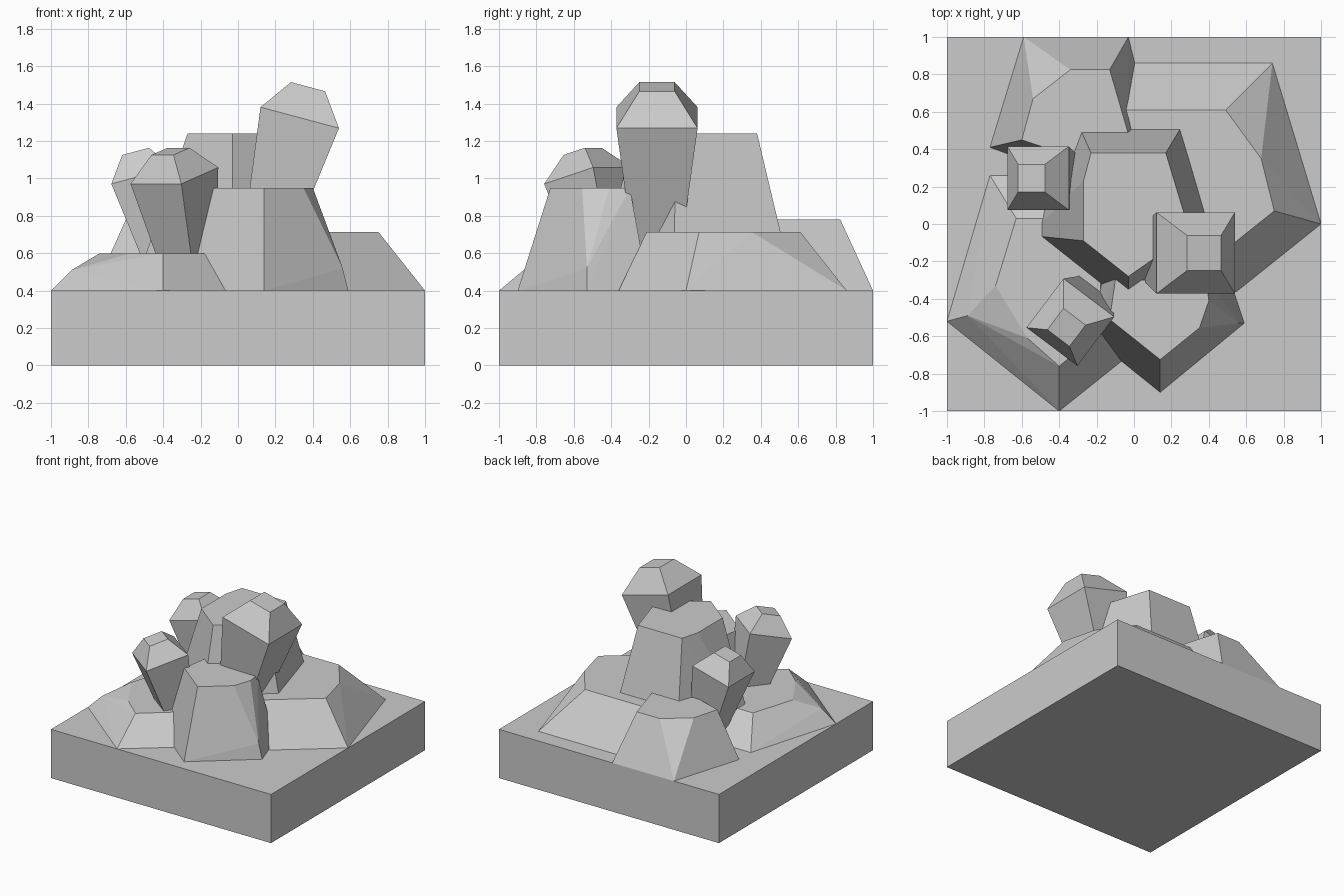
import bpy, bmesh
from math import radians
from mathutils import Matrix, Vector

if "Cube" in bpy.data.objects:
    bpy.data.objects.remove(bpy.data.objects["Cube"])

GROUND = 0.4


def finish(name, bm):
    bmesh.ops.recalc_face_normals(bm, faces=bm.faces)
    me = bpy.data.meshes.new(name)
    bm.to_mesh(me)
    bm.free()
    ob = bpy.data.objects.new(name, me)
    bpy.context.collection.objects.link(ob)
    return ob


def rock(name, foot, top, height, extra=()):
    """Chiselled boulder: hull of a foot outline, a flat top and odd corners."""
    pts = [(x, y, GROUND) for x, y in foot] + [(x, y, height) for x, y in top] + list(extra)
    bm = bmesh.new()
    verts = [bm.verts.new(p) for p in pts]
    res = bmesh.ops.convex_hull(bm, input=verts)
    loose = [v for v in bm.verts if not v.link_faces]
    bmesh.ops.delete(bm, geom=loose, context='VERTS')
    bmesh.ops.dissolve_limit(bm, angle_limit=radians(2), verts=bm.verts, edges=bm.edges)
    return finish(name, bm)


def crystal(name, centre, size, heading):
    """Square crystal leaning 15 degrees toward heading, widest at centre."""
    m = (Matrix.Translation(centre) @ Matrix.Rotation(radians(heading), 4, 'Z')
         @ Matrix.Rotation(radians(15), 4, 'Y'))
    bm = bmesh.new()
    rings = []
    for half, z in ((0.52, -3.7), (1.0, 0.0), (0.435, 0.79)):
        rings.append([bm.verts.new(m @ Vector((a * half * size, b * half * size, z * size)))
                      for a, b in ((-1, -1), (1, -1), (1, 1), (-1, 1))])
    bm.faces.new(rings[0][::-1])
    bm.faces.new(rings[-1])
    for lo, hi in zip(rings, rings[1:]):
        for i in range(4):
            j = (i + 1) % 4
            bm.faces.new((lo[i], lo[j], hi[j], hi[i]))
    return finish(name, bm)


# Square ground slab
bm = bmesh.new()
bmesh.ops.create_cube(bm, size=1, matrix=Matrix.Translation((0, 0, GROUND / 2))
                      @ Matrix.Diagonal((2, 2, GROUND, 1)))
finish("ground_slab", bm)

# Boulders
rock("centre_boulder",
     [(-.56, -.06), (-.03, -.48), (.48, -.07), (.29, .58), (-.32, .58)],
     [(-.27, -.09), (-.03, -.28), (.30, -.05), (.17, .38), (-.23, .38), (-.27, .23)], 1.24)
rock("front_boulder",
     [(.14, -.90), (.59, -.53), (.48, -.2), (-.18, -.2), (-.27, -.57)],
     [(.14, -.725), (.35, -.555), (.40, -.41), (.385, -.3), (-.10, -.3), (-.13, -.51)], .95,
     [(.56, -.53, .52)])
rock("left_boulder",
     [(-1, -.52), (-.4, -1), (-.05, -.72), (-.05, .1), (-.3, .26), (-.77, .26)],
     [(-.74, -.33), (-.57, -.61), (-.4, -.76), (-.18, -.58), (-.18, .03), (-.63, .03)], .6,
     [(-.89, -.49, .51)])
rock("back_left_boulder",
     [(-.77, .41), (-.59, 1), (-.03, 1), (.12, .38), (-.2, .2), (-.45, .3)],
     [(-.60, .45), (-.54, .67), (-.34, .825), (-.13, .825), (-.03, .48), (-.3, .35)], .78)
rock("right_boulder",
     [(1, 0), (.74, .86), (-.12, .86), (-.12, -.2), (.3, -.36), (.55, -.36)],
     [(.75, .07), (.68, .35), (.49, .61), (-.1, .61), (-.1, -.1), (.40, -.21)], .715)

# Leaning crystals
crystal("large_crystal", (.33, -.155, 1.325), .217, 0)
crystal("back_left_crystal", (-.513, .245, 1.015), .17, 180)
crystal("front_left_crystal", (-.34, -.525, 1.015), .17, -127)
